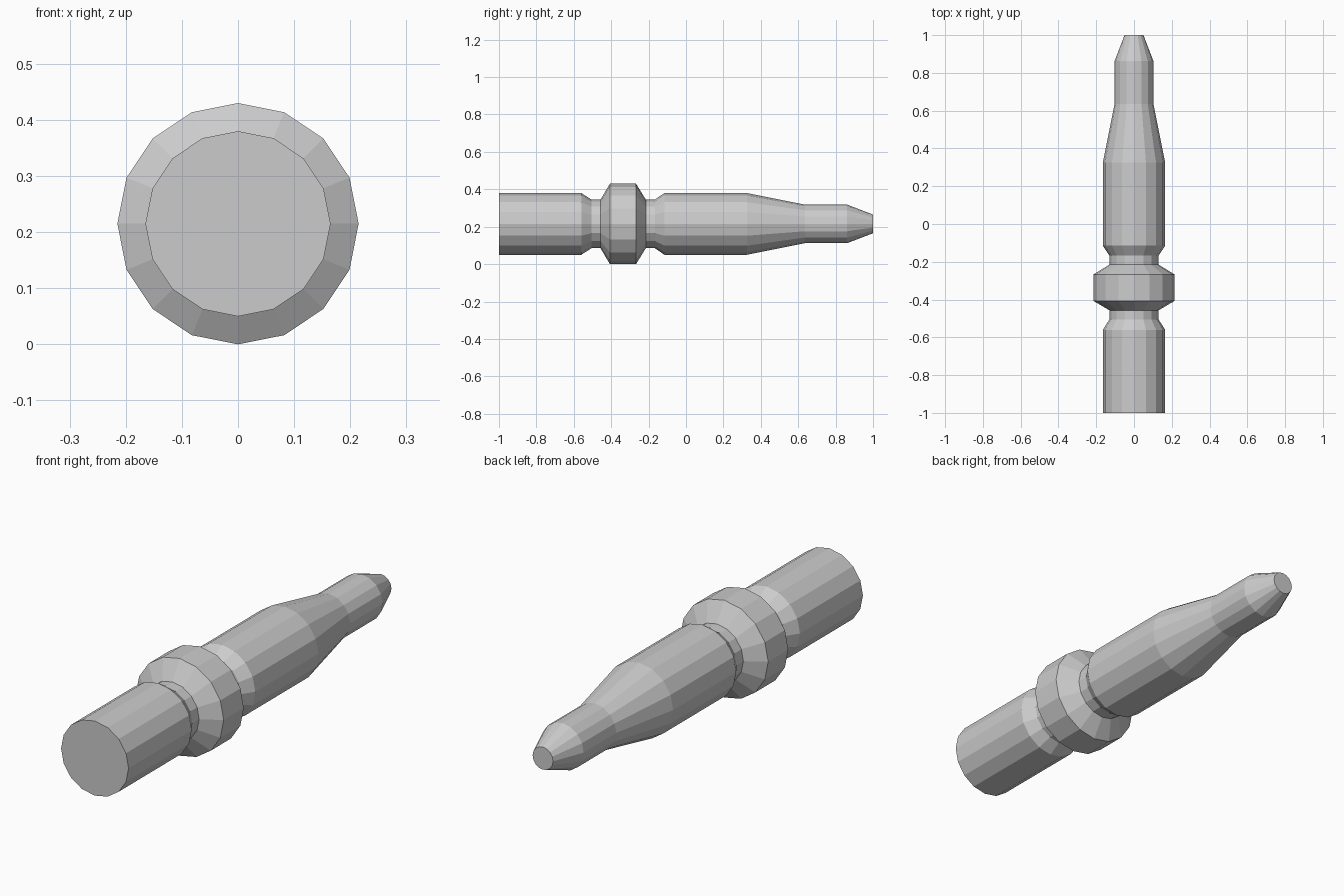
import bpy, bmesh, math

if "Cube" in bpy.data.objects:
    bpy.data.objects.remove(bpy.data.objects["Cube"])

SIDES = 16
AXIS_Z = 0.215

# Lathe profile along y: (y, radius)
PROFILE = [
    (-1.0, 0.165), (-0.56, 0.165),      # rear barrel
    (-0.505, 0.13), (-0.457, 0.13),     # rear groove
    (-0.407, 0.215), (-0.267, 0.215),   # chamfered collar
    (-0.215, 0.13), (-0.167, 0.13),     # front groove
    (-0.115, 0.165), (0.325, 0.165),    # front barrel
    (0.635, 0.103), (0.862, 0.103),     # taper and neck
    (1.0, 0.05),                        # tip
]


def lathe(name, profile):
    bm = bmesh.new()
    rings = []
    for y, r in profile:
        angles = [2 * math.pi * i / SIDES for i in range(SIDES)]
        rings.append([bm.verts.new((r * math.sin(a), y, AXIS_Z + r * math.cos(a)))
                      for a in angles])
    for a, b in zip(rings, rings[1:]):
        for i in range(SIDES):
            j = (i + 1) % SIDES
            bm.faces.new((a[i], a[j], b[j], b[i]))
    # Flat end caps
    bm.faces.new(rings[0])
    bm.faces.new(rings[-1])
    bmesh.ops.recalc_face_normals(bm, faces=bm.faces)
    mesh = bpy.data.meshes.new(name)
    bm.to_mesh(mesh)
    bm.free()
    obj = bpy.data.objects.new(name, mesh)
    bpy.context.collection.objects.link(obj)
    return obj


# Turned pin body with collar
lathe("turned_pin", PROFILE)
